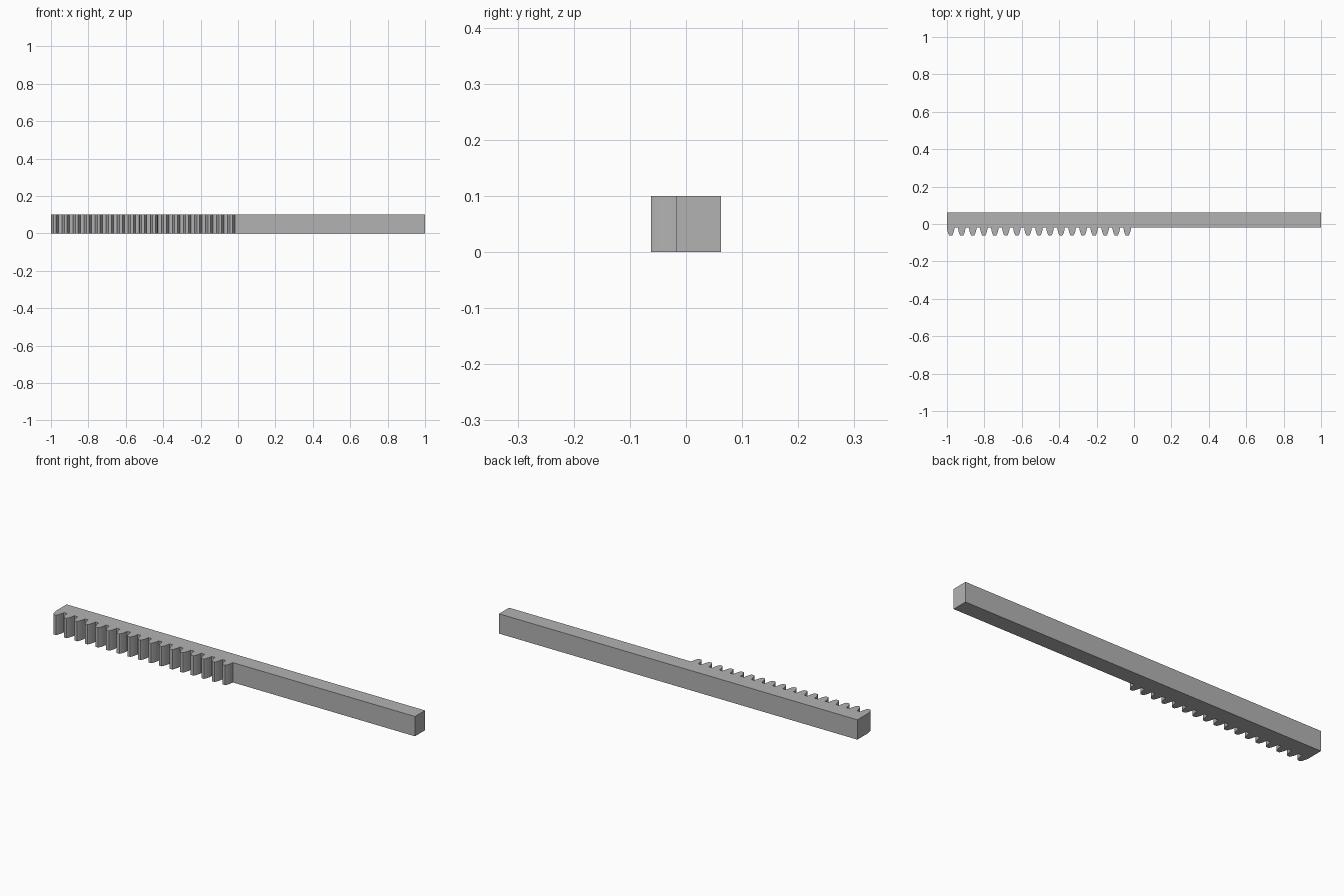
import bpy
import bmesh

cube = bpy.data.objects.get("Cube")
if cube:
    bpy.data.objects.remove(cube, do_unlink=True)

HEIGHT = 0.1
ROOT, TIP, BACK = -0.018, -0.062, 0.062
TEETH, FIRST, PITCH = 17, -0.98, 0.059

grey = bpy.data.materials.new("plain grey")
grey.use_nodes = True
colour = (0.45, 0.45, 0.45, 1)
grey.diffuse_color = colour
grey.node_tree.nodes["Principled BSDF"].inputs["Base Color"].default_value = colour

# Half widths of one tooth with their depths, from root to tip
flank = [(0.02, ROOT), (0.0195, -0.026), (0.0175, -0.037),
         (0.0145, -0.047), (0.011, -0.056), (0.0075, TIP)]

# Rack outline: plain back bar, then the row of teeth along the front
outline = [(1, ROOT), (1, BACK), (-1, BACK)]
for i in range(TEETH):
    centre = FIRST + i * PITCH
    outline += [(centre - w, y) for w, y in flank]
    outline += [(centre + w, y) for w, y in reversed(flank)]

# Extrude the outline into one solid
bm = bmesh.new()
face = bm.faces.new([bm.verts.new((x, y, 0)) for x, y in outline])
extruded = bmesh.ops.extrude_face_region(bm, geom=[face])
top = [v for v in extruded["geom"] if isinstance(v, bmesh.types.BMVert)]
bmesh.ops.translate(bm, verts=top, vec=(0, 0, HEIGHT))
bmesh.ops.recalc_face_normals(bm, faces=bm.faces)
mesh = bpy.data.meshes.new("gear_rack")
bm.to_mesh(mesh)
bm.free()
mesh.materials.append(grey)
rack = bpy.data.objects.new("gear_rack", mesh)
bpy.context.collection.objects.link(rack)
